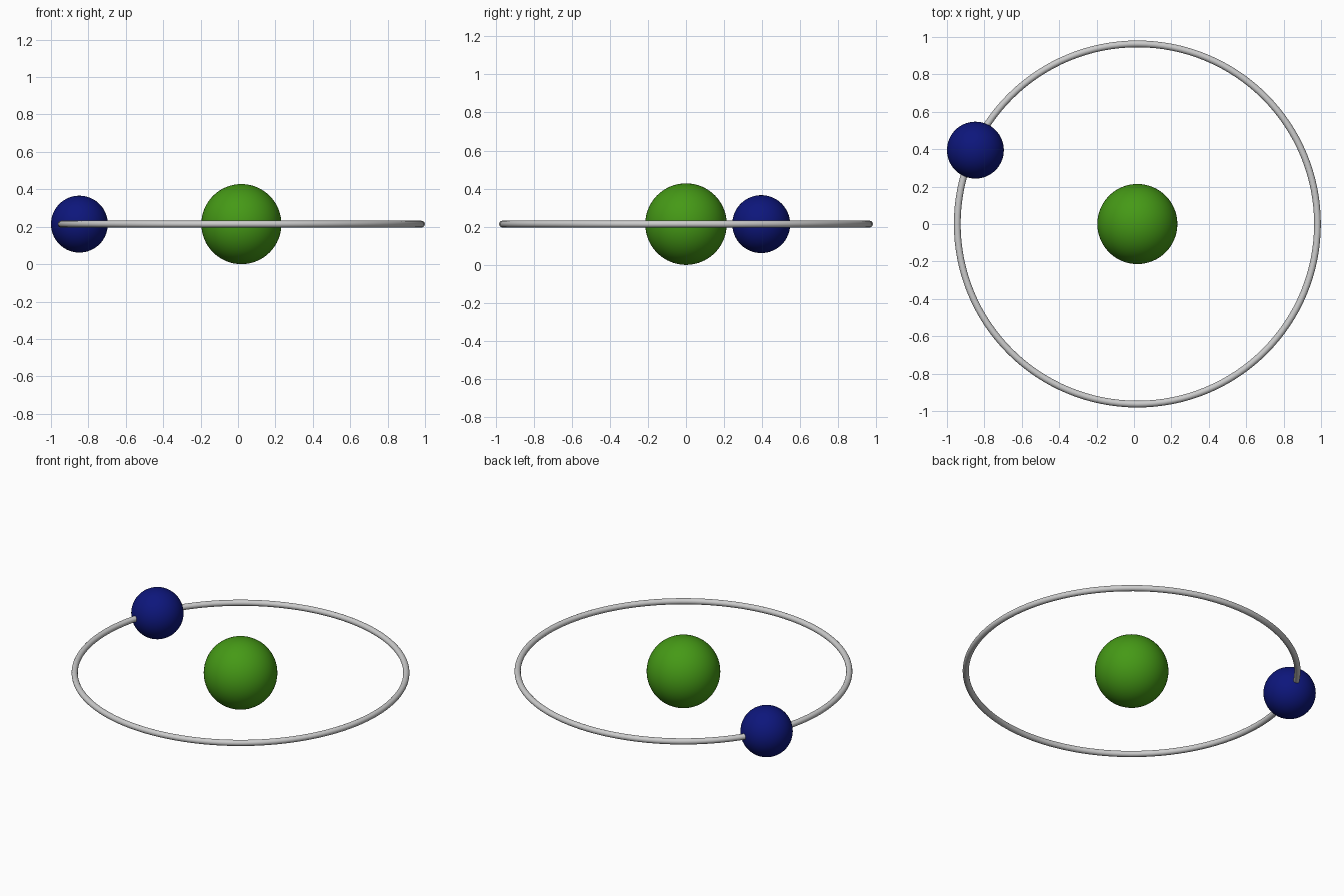
import bpy

if "Cube" in bpy.data.objects:
    bpy.data.objects.remove(bpy.data.objects["Cube"])

CENTRE = (0.018, 0.0, 0.214)


def finish(name, colour=None):
    obj = bpy.context.object
    obj.name = name
    bpy.ops.object.shade_smooth()
    if colour:
        mat = bpy.data.materials.new(name + "_colour")
        mat.diffuse_color = (*colour, 1.0)
        mat.use_nodes = True
        mat.node_tree.nodes["Principled BSDF"].inputs["Base Color"].default_value = mat.diffuse_color
        obj.data.materials.append(mat)
    return obj


def ball(name, radius, location, colour):
    bpy.ops.mesh.primitive_uv_sphere_add(segments=64, ring_count=32,
                                         radius=radius, location=location)
    return finish(name, colour)


# Central body
ball("nucleus", 0.214, CENTRE, (0.06, 0.32, 0.008))

# Small body sitting on the orbit
ball("electron", 0.152, (-0.848, 0.395, CENTRE[2]), (0.004, 0.008, 0.2))

# Orbit ring
bpy.ops.mesh.primitive_torus_add(location=CENTRE, major_radius=0.963,
                                 minor_radius=0.018,
                                 major_segments=128, minor_segments=20)
finish("orbit_ring")
